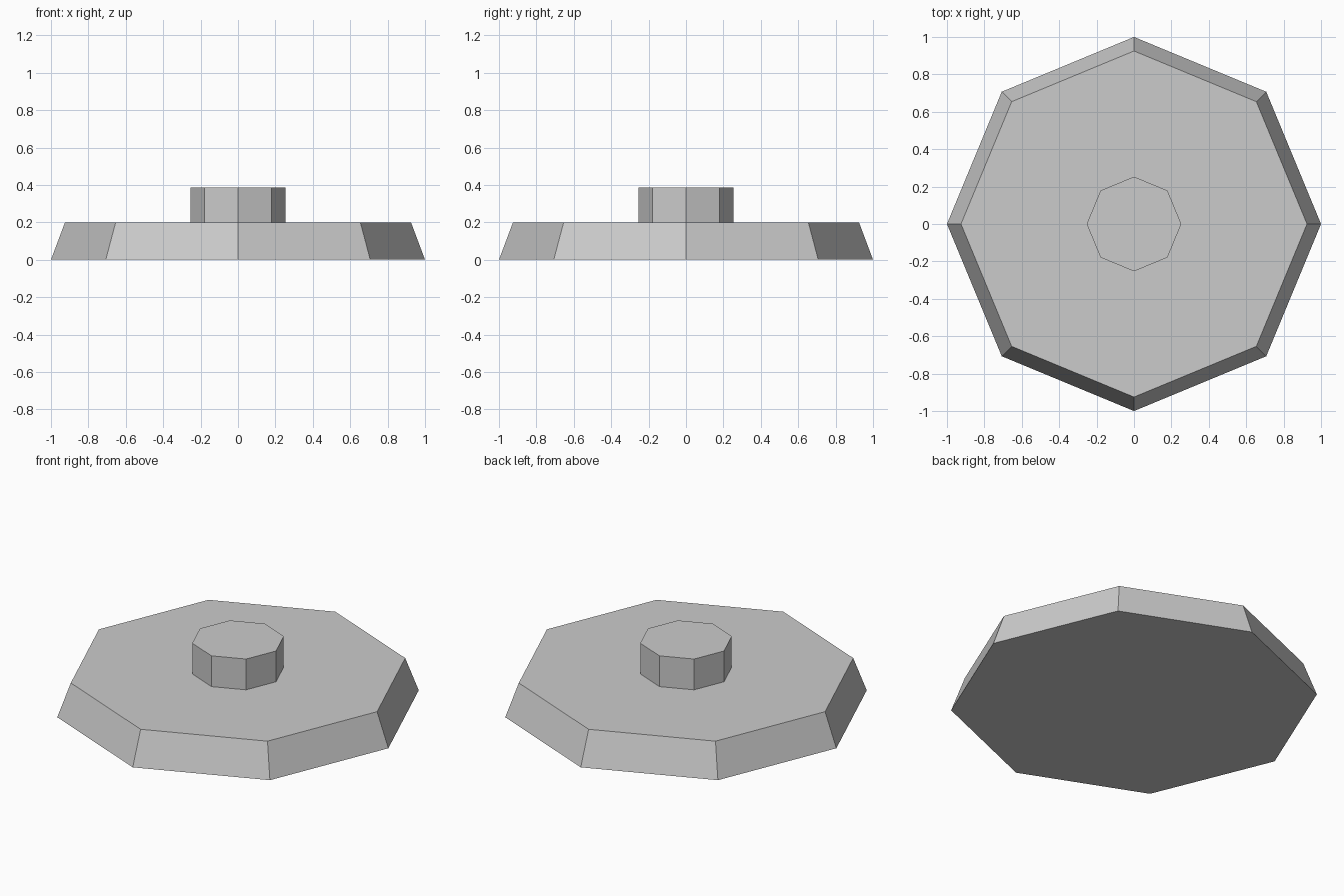
import bpy
import bmesh
from mathutils import Matrix

cube = bpy.data.objects.get("Cube")
if cube:
    bpy.data.objects.remove(cube, do_unlink=True)

SIDES = 8

# Single plain grey
grey = bpy.data.materials.new("plain_grey")
grey.use_nodes = True
colour = (0.6, 0.6, 0.6, 1.0)
grey.diffuse_color = colour
shader = next(n for n in grey.node_tree.nodes if n.type == "BSDF_PRINCIPLED")
shader.inputs["Base Color"].default_value = colour


def octagon_block(name, bottom_radius, top_radius, z_low, z_high):
    """Flat-shaded eight-sided block with corners on the x and y axes."""
    bm = bmesh.new()
    bmesh.ops.create_cone(
        bm, cap_ends=True, cap_tris=False, segments=SIDES,
        radius1=bottom_radius, radius2=top_radius, depth=z_high - z_low,
        matrix=Matrix.Translation((0, 0, (z_low + z_high) / 2)))
    mesh = bpy.data.meshes.new(name)
    bm.to_mesh(mesh)
    bm.free()
    mesh.materials.append(grey)
    obj = bpy.data.objects.new(name, mesh)
    bpy.context.collection.objects.link(obj)
    return obj


# Wide plate with sloping rim
octagon_block("base_plate", 1.0, 0.925, 0.0, 0.2)

# Short upright knob at the centre
octagon_block("centre_knob", 0.253, 0.253, 0.2, 0.385)
